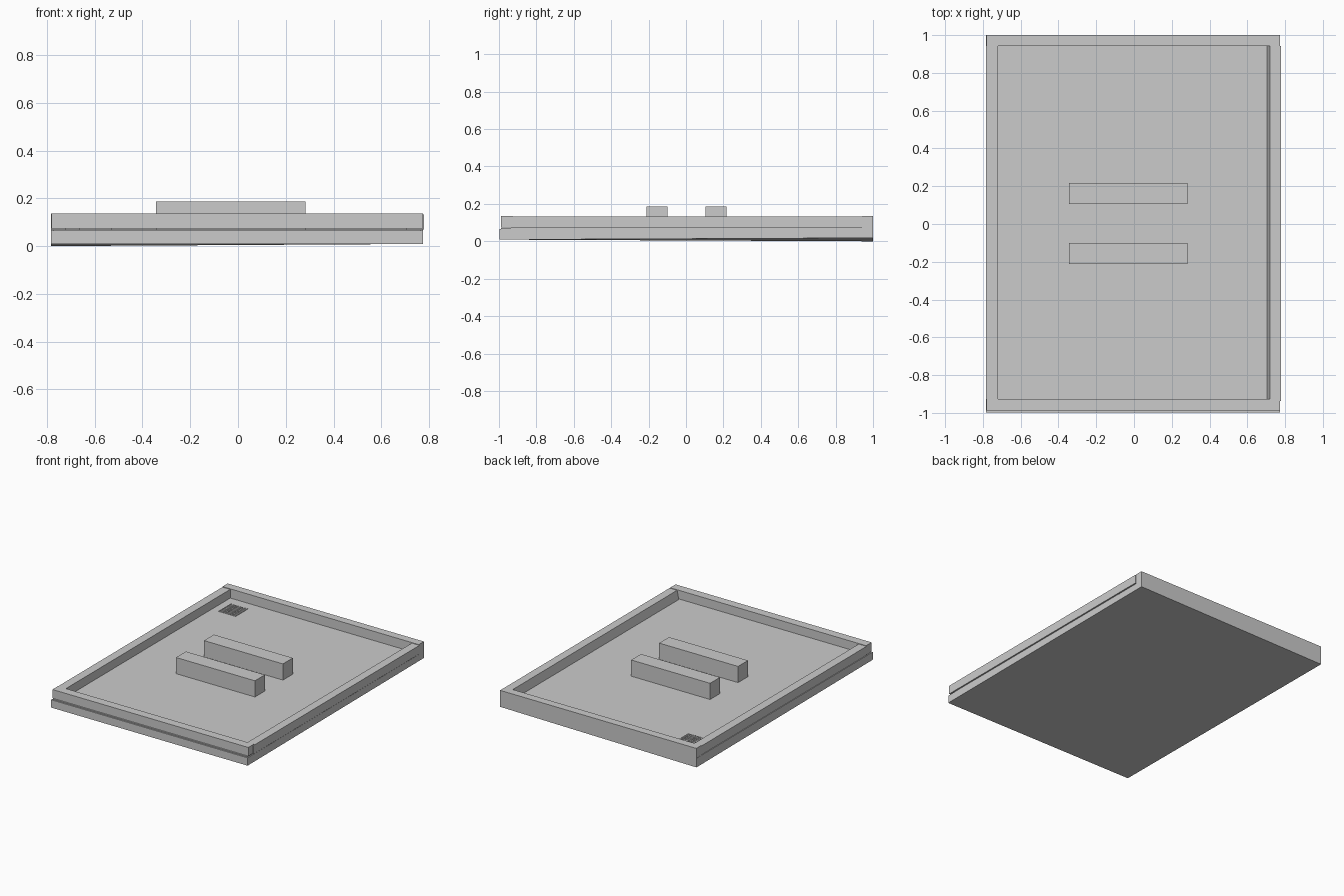
import bpy, bmesh

if "Cube" in bpy.data.objects:
    bpy.data.objects.remove(bpy.data.objects["Cube"])


def add_mesh(name, bm):
    bmesh.ops.recalc_face_normals(bm, faces=bm.faces[:])
    mesh = bpy.data.meshes.new(name)
    bm.to_mesh(mesh)
    bm.free()
    ob = bpy.data.objects.new(name, mesh)
    bpy.context.collection.objects.link(ob)
    return ob


def add_box(bm, x, y, z):
    """Add a box from its (min, max) range on each axis."""
    verts = bmesh.ops.create_cube(bm, size=1)["verts"]
    for v in verts:
        v.co = [r[0] if c < 0 else r[1] for c, r in zip(v.co, (x, y, z))]
    return verts


def box(name, x, y, z):
    bm = bmesh.new()
    add_box(bm, x, y, z)
    return add_mesh(name, bm)


# Base slab with a slightly uneven underside
bm = bmesh.new()
for v in add_box(bm, (-0.783, 0.774), (-0.997, 1.0), (0.0, 0.065)):
    if v.co.z < 0.03:
        if v.co.y < 0:
            v.co.z = 0.009
        elif v.co.x > 0:
            v.co.z = 0.018
add_mesh("base_slab", bm)

# Floor deck, set back to leave a thin shadow gap under the parapet
box("roof_deck", (-0.775, 0.766), (-0.99, 0.992), (0.06, 0.07))

# Parapet: front and back strips run full width, side strips fit between
box("parapet_front", (-0.78, 0.774), (-0.988, -0.926), (0.074, 0.136))
box("parapet_back", (-0.782, 0.774), (0.942, 1.0), (0.065, 0.136))
box("parapet_left", (-0.783, -0.721), (-0.926, 0.942), (0.069, 0.132))

# Right strip leans slightly on its inner face
bm = bmesh.new()
for v in add_box(bm, (0.719, 0.779), (-0.936, 0.942), (0.07, 0.132)):
    if v.co.z < 0.1 and v.co.x < 0.75:
        v.co.x = 0.705
add_mesh("parapet_right", bm)

# Two long roof units
for name, y0 in (("roof_unit_front", -0.212), ("roof_unit_back", 0.105)):
    box(name, (-0.343, 0.283), (y0, y0 + 0.112), (0.07, 0.186))

# Corner vent grate made of crossing slats
bm = bmesh.new()
count, width = 8, 0.007
for i in range(count):
    x = -0.664 + i * (0.134 - width) / (count - 1)
    y = 0.73 + i * (0.138 - width) / (count - 1)
    add_box(bm, (x, x + width), (0.73, 0.868), (0.07, 0.0745))
    add_box(bm, (-0.664, -0.53), (y, y + width), (0.07, 0.074))
add_mesh("vent_grate", bm)
